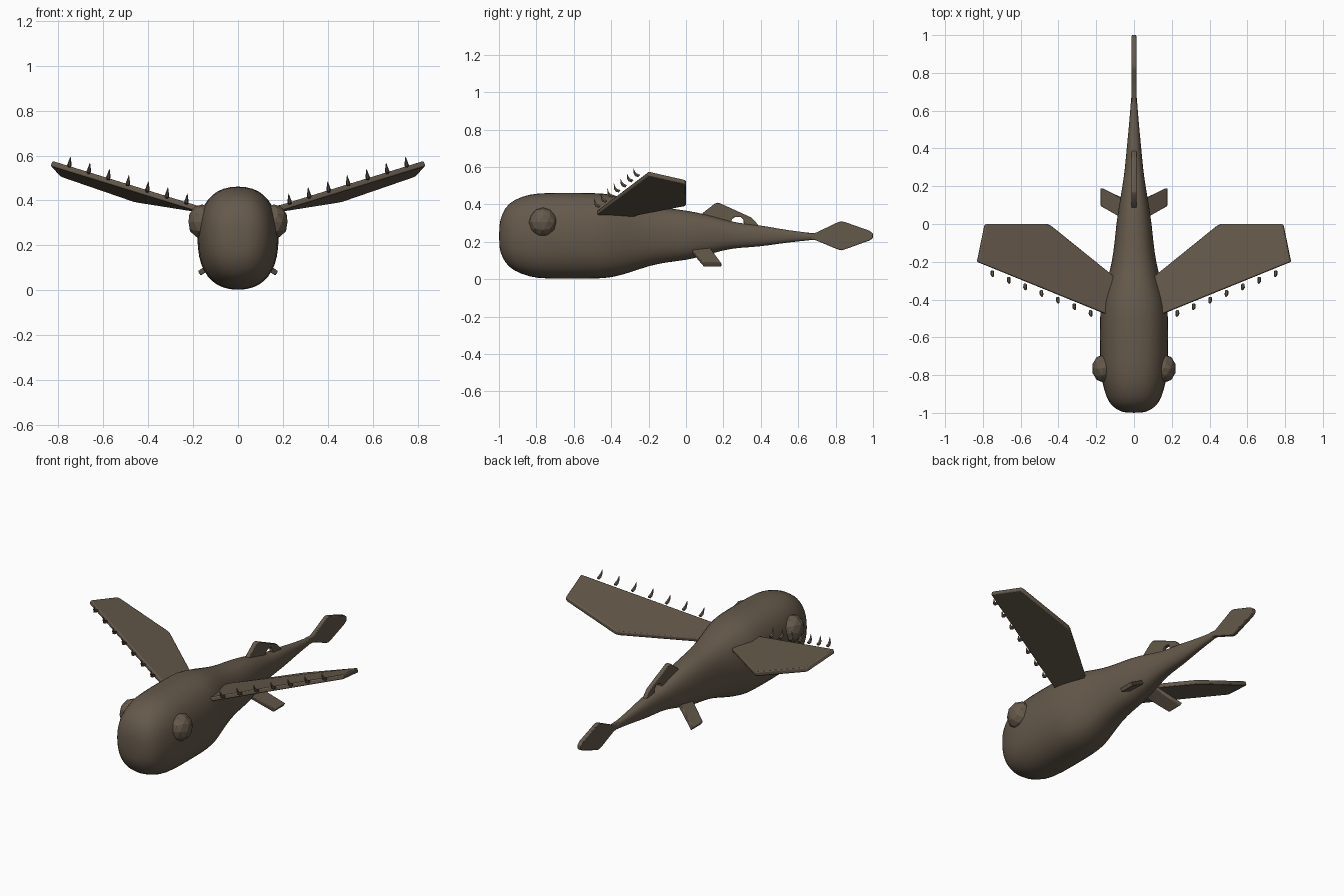
import bpy, bmesh, math
from mathutils import Vector

cube = bpy.data.objects.get("Cube")
if cube:
    bpy.data.objects.remove(cube)

brown = bpy.data.materials.new("muddy_brown")
brown.use_nodes = True
COLOUR = (0.13, 0.10, 0.07, 1)
brown.diffuse_color = COLOUR
brown.node_tree.nodes["Principled BSDF"].inputs["Base Color"].default_value = COLOUR


def finish(name, bm, smooth=None, mirror=False, bevel=0, subsurf=0):
    """Turn a bmesh into an object with material, modifiers and shading."""
    bmesh.ops.recalc_face_normals(bm, faces=bm.faces)
    mesh = bpy.data.meshes.new(name)
    bm.to_mesh(mesh)
    bm.free()
    mesh.materials.append(brown)
    obj = bpy.data.objects.new(name, mesh)
    bpy.context.collection.objects.link(obj)
    if bevel:
        mod = obj.modifiers.new("bevel", "BEVEL")
        mod.width, mod.segments = bevel, 2
    if subsurf:
        obj.modifiers.new("subsurf", "SUBSURF").levels = subsurf
        obj.modifiers["subsurf"].render_levels = subsurf
    if mirror:
        obj.modifiers.new("mirror", "MIRROR")
    if smooth:
        bpy.ops.object.select_all(action="DESELECT")
        obj.select_set(True)
        bpy.context.view_layer.objects.active = obj
        bpy.ops.object.shade_smooth_by_angle(angle=math.radians(smooth))
    return obj


def loft(bm, rings):
    """Skin a list of point rings and cap both ends."""
    loops = [[bm.verts.new(p) for p in ring] for ring in rings]
    n = len(loops[0])
    for a, b in zip(loops, loops[1:]):
        for i in range(n):
            j = (i + 1) % n
            bm.faces.new((a[i], a[j], b[j], b[i]))
    bm.faces.new(loops[0])
    bm.faces.new(loops[-1][::-1])


def plate(name, points, offset, bevel=0.006, mirror=False):
    """Flat outline thickened both ways along the offset vector."""
    off = Vector(offset)
    bm = bmesh.new()
    loft(bm, [[Vector(p) - off for p in points], [Vector(p) + off for p in points]])
    return finish(name, bm, 35, mirror, bevel)


def section(y, w, low, high, sides=20, power=2.35):
    """Rounded, slightly boxy cross-section of the body."""
    ring = []
    for i in range(sides):
        a = 2 * math.pi * i / sides
        c, s = math.cos(a), math.sin(a)
        x = math.copysign(abs(c) ** (2 / power), c) * w
        z = math.copysign(abs(s) ** (2 / power), s) * (high - low) / 2
        ring.append((x, y, (low + high) / 2 + z))
    return ring


# Body: y, half width, bottom, top
stations = [
    (-1.00, 0.05, 0.17, 0.29), (-0.985, 0.09, 0.12, 0.35),
    (-0.95, 0.135, 0.06, 0.41), (-0.88, 0.16, 0.025, 0.445),
    (-0.80, 0.18, 0.00, 0.465), (-0.65, 0.183, 0.00, 0.465),
    (-0.48, 0.183, 0.00, 0.465), (-0.40, 0.174, 0.005, 0.457),
    (-0.30, 0.143, 0.033, 0.43), (-0.20, 0.118, 0.07, 0.40),
    (-0.10, 0.104, 0.09, 0.382), (0.00, 0.095, 0.10, 0.37),
    (0.10, 0.08, 0.125, 0.35), (0.20, 0.062, 0.155, 0.322),
    (0.28, 0.05, 0.168, 0.30), (0.38, 0.041, 0.172, 0.293),
    (0.50, 0.029, 0.19, 0.27), (0.60, 0.02, 0.203, 0.255),
    (0.72, 0.012, 0.213, 0.243),
]
bm = bmesh.new()
loft(bm, [section(*s) for s in stations])
finish("body", bm, 60, subsurf=1)

# Faceted eyes
bm = bmesh.new()
bmesh.ops.create_icosphere(bm, subdivisions=2, radius=1)
for v in bm.verts:
    v.co = (0.16 + v.co.x * 0.063, -0.765 + v.co.y * 0.075, 0.305 + v.co.z * 0.078)
finish("eyes", bm, mirror=True)

# Wings
wing = [(0.08, -0.505, 0.333), (0.83, -0.20, 0.565), (0.79, -0.005, 0.52),
        (0.775, 0.0, 0.515), (0.46, 0.0, 0.405), (0.44, -0.01, 0.40),
        (0.13, -0.26, 0.352), (0.08, -0.30, 0.335)]
plate("wings", wing, (-0.004, 0, 0.012), mirror=True)

# Hooked thorns ahead of the leading edge
bm = bmesh.new()
COUNT = 7
for i in range(COUNT):
    t = i / (COUNT - 1)
    base = Vector((0.23, -0.46, 0.388)).lerp(Vector((0.75, -0.25, 0.552)), t)
    rings = []
    for dx, dy, dz, r in ((0, 0, 0, 0.009), (0, -0.017, 0.006, 0.010),
                          (-0.002, -0.026, 0.018, 0.007), (-0.005, -0.031, 0.042, 0.001)):
        c = base + Vector((dx, dy, dz))
        tilt = Vector((0, 0.6, 0.8))
        rings.append([c + Vector((r * math.cos(a), 0, 0)) + tilt * r * math.sin(a)
                      for a in (k * math.pi / 3 for k in range(6))])
    loft(bm, rings)
finish("wing_thorns", bm, 40, mirror=True)

# Small lower fins
plate("lower_fins", [(0.04, 0.02, 0.165), (0.172, 0.095, 0.076),
                     (0.172, 0.19, 0.076), (0.04, 0.125, 0.165)],
      (0.006, 0, 0.010), 0.004, mirror=True)

# Arched back fin, open underneath
arch = [(0.07, 0.32), (0.09, 0.355), (0.155, 0.405), (0.17, 0.41), (0.185, 0.405),
        (0.35, 0.33), (0.37, 0.31), (0.40, 0.27), (0.31, 0.27), (0.308, 0.318),
        (0.295, 0.332), (0.26, 0.332), (0.245, 0.32), (0.24, 0.27)]
plate("back_fin", [(0, y, z) for y, z in arch], (0.013, 0, 0), 0.004)

# Tail fluke
fluke = [(0.62, 0.215), (0.69, 0.21), (0.81, 0.16), (0.83, 0.155), (0.85, 0.16),
         (0.98, 0.207), (1.0, 0.22), (1.0, 0.245), (0.98, 0.26), (0.85, 0.306),
         (0.83, 0.31), (0.81, 0.304), (0.69, 0.247), (0.62, 0.25)]
plate("tail_fluke", [(0, y, z) for y, z in fluke], (0.012, 0, 0), 0.004)
